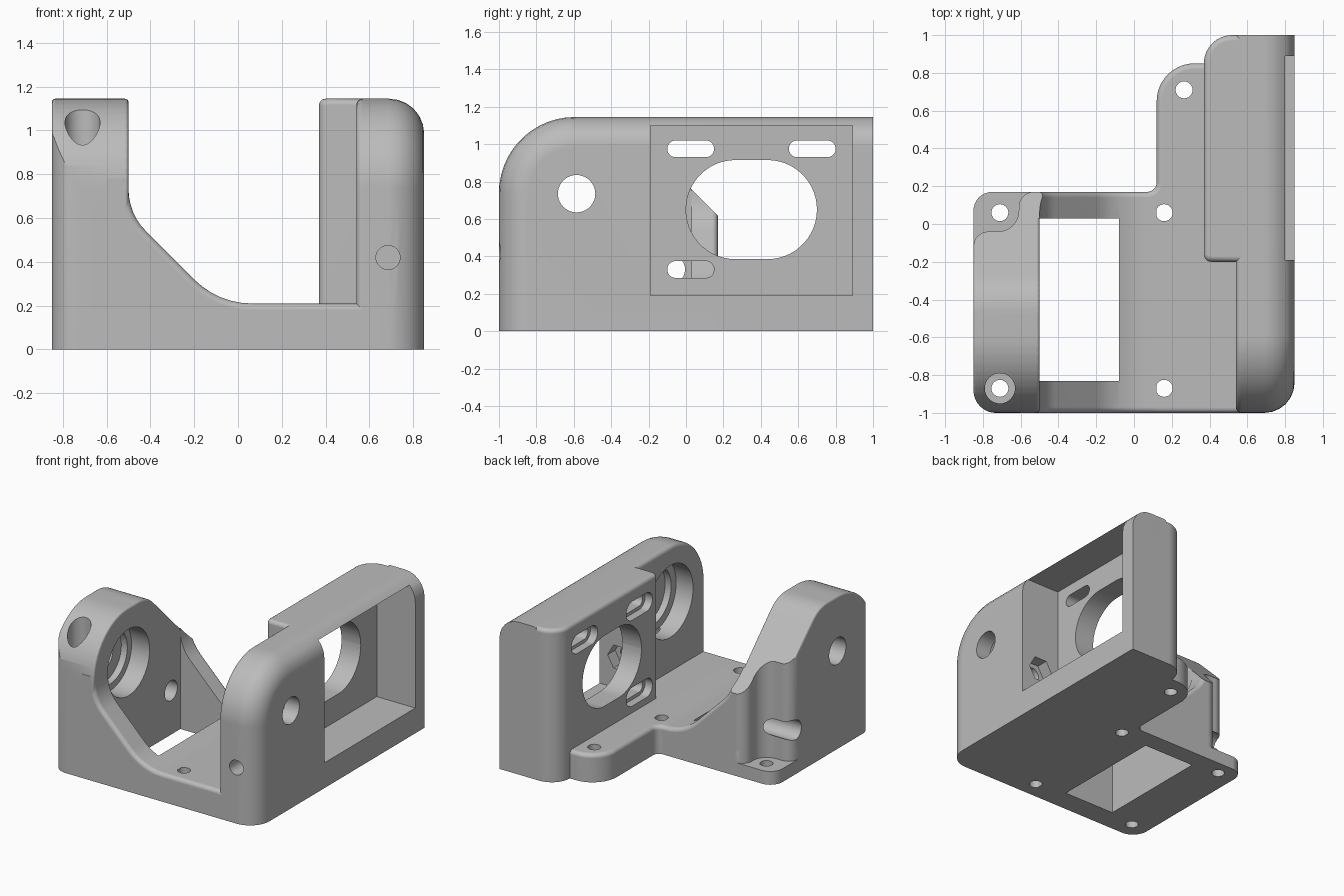
import bpy, bmesh, math
from mathutils import Vector

cube = bpy.data.objects.get("Cube")
if cube:
    bpy.data.objects.remove(cube, do_unlink=True)

grey = bpy.data.materials.new("light grey")
grey.use_nodes = True
grey.diffuse_color = (0.5, 0.5, 0.5, 1)
grey.node_tree.nodes["Principled BSDF"].inputs["Base Color"].default_value = (0.5, 0.5, 0.5, 1)

TOP, FLOOR = 1.145, 0.21
helpers = []


def rounded(corners):
    """Outline from corners (u, v[, radius])."""
    out = []
    n = len(corners)
    for i, c in enumerate(corners):
        p = Vector(c[:2])
        r = c[2] if len(c) > 2 else 0
        if r == 0:
            out.append(p)
            continue
        d1 = (Vector(corners[i - 1][:2]) - p).normalized()
        d2 = (Vector(corners[(i + 1) % n][:2]) - p).normalized()
        half = d1.angle(d2) / 2
        centre = p + (d1 + d2).normalized() * (r / math.sin(half))
        a = p + d1 * (r / math.tan(half)) - centre
        b = p + d2 * (r / math.tan(half)) - centre
        sweep = math.atan2(a.x * b.y - a.y * b.x, a.dot(b))
        steps = max(4, round(abs(sweep) * 8))
        start = math.atan2(a.y, a.x)
        for k in range(steps + 1):
            t = start + sweep * k / steps
            out.append(centre + Vector((math.cos(t), math.sin(t))) * r)
    return out


def ring(u, v, r, sides=40, turn=0.0):
    return [Vector((u + r * math.cos(turn + math.tau * k / sides),
                    v + r * math.sin(turn + math.tau * k / sides))) for k in range(sides)]


def slot(u, v, w, h):
    r = h / 2 - 0.0005
    return rounded([(u + sx * w / 2, v + sy * h / 2, r)
                    for sx, sy in ((-1, -1), (1, -1), (1, 1), (-1, 1))])


def prism(name, outline, axis, lo, hi, bevels=()):
    """Extrude an outline along an axis; bevels are (edge rule, radius)."""
    place = {"x": lambda p, w: (w, p.x, p.y),
             "y": lambda p, w: (p.x, w, p.y),
             "z": lambda p, w: (p.x, p.y, w)}[axis]
    bm = bmesh.new()
    ends = [[bm.verts.new(place(p, w)) for p in outline] for w in (lo, hi)]
    n = len(outline)
    for e in ends:
        bm.faces.new(e)
    for i in range(n):
        j = (i + 1) % n
        bm.faces.new((ends[0][i], ends[0][j], ends[1][j], ends[1][i]))
    bmesh.ops.recalc_face_normals(bm, faces=bm.faces)
    for rule, radius in bevels:
        edges = [e for e in bm.edges if rule(e.verts[0].co) and rule(e.verts[1].co)
                 and not all(v.co.z < 0.01 for v in e.verts)
                 and not (axis == "x" and all(v.co.y > 0.99 for v in e.verts))]
        bmesh.ops.bevel(bm, geom=edges, offset=radius, segments=6, profile=0.5,
                        affect="EDGES", clamp_overlap=True)
    me = bpy.data.meshes.new(name)
    bm.to_mesh(me)
    bm.free()
    ob = bpy.data.objects.new(name, me)
    bpy.context.scene.collection.objects.link(ob)
    return ob


def cutter(name, outline, axis, lo, hi):
    ob = prism(name, outline, axis, lo, hi)
    ob.hide_render = True
    helpers.append(ob)
    return ob


def box(name, x0, x1, y0, y1, z0, z1):
    return cutter(name, rounded([(x0, y0), (x1, y0), (x1, y1), (x0, y1)]), "z", z0, z1)


def finish(ob, cuts=(), keep=()):
    """Carve a part, apply the result and shade it."""
    for tool, op in [(c, "DIFFERENCE") for c in cuts] + [(k, "INTERSECT") for k in keep]:
        m = ob.modifiers.new("carve", "BOOLEAN")
        m.object, m.operation, m.solver = tool, op, "EXACT"
    bpy.context.view_layer.update()
    deps = bpy.context.evaluated_depsgraph_get()
    me = bpy.data.meshes.new_from_object(ob.evaluated_get(deps))
    ob.modifiers.clear()
    ob.data = me
    me.materials.clear()
    me.materials.append(grey)
    me.shade_smooth()
    me.set_sharp_from_angle(angle=math.radians(32))
    w = ob.modifiers.new("weighted normals", "WEIGHTED_NORMAL")
    w.keep_sharp = True


def near(axis, value):
    return lambda co: abs(co[axis] - value) < 1e-4


# Screw holes, the counterbored one and the rear screw notch
holes = [cutter("screw_hole", ring(x, y, 0.045, 24), "z", -0.1, 0.5)
         for x, y in ((-0.71, -0.87), (-0.71, 0.06), (0.16, 0.06), (0.16, -0.87), (0.265, 0.71))]
counterbore = cutter("counterbore", ring(-0.71, -0.87, 0.08), "z", 0.1, 2)
notch = cutter("notch", rounded([(-1, -0.12), (-0.85, -0.12), (-0.85, -0.04, 0.08),
                                 (-0.61, -0.04, 0.11), (-0.61, 0.17, 0.08),
                                 (-0.52, 0.17), (-0.52, 0.4), (-1, 0.4)]), "z", 0.1, 2)

# Shaft hole, bearing seats and side hole
axle = (-0.585, 0.735)
shaft = cutter("shaft", ring(*axle, 0.1), "x", -1.1, 1.1)
left_bores = [cutter("bore", ring(*axle, 0.25, 56), "x", -0.65, -0.4),
              cutter("inner_bore", ring(*axle, 0.2, 56), "x", -0.7, -0.6)]
right_bores = [cutter("bore", ring(*axle, 0.27, 56), "x", 0.4, 0.68),
               cutter("inner_bore", ring(*axle, 0.21, 56), "x", 0.6, 0.73)]
side_hole = cutter("side_hole", ring(-0.08, 0.33, 0.075), "x", -1, -0.3)

# Floor opening, motor pocket and its openings
opening = box("opening", -0.5, -0.08, -0.83, 0.03, -0.1, 1)
web_gap = box("web_gap", -0.75, -0.08, -0.83, 0.03, -0.1, 1)
pocket = box("pocket", 0.53, 1, -0.19, 0.89, 0.19, 1.1)
motor_cuts = [pocket, cutter("motor_hole", slot(0.35, 0.65, 0.7, 0.53), "x", 0.2, 0.7)]
for y, z in ((0.025, 0.975), (0.675, 0.975), (0.025, 0.33)):
    motor_cuts.append(cutter("slot", slot(y, z, 0.25, 0.09), "x", 0.2, 0.7))
    motor_cuts.append(cutter("slot_recess", slot(y, z, 0.31, 0.14), "x", 0.2, 0.43))
bolt_hole = cutter("bolt_hole", ring(0.685, 0.42, 0.055), "y", -1.1, -0.1)
nut_trap = cutter("nut_trap", ring(0.685, 0.42, 0.1, 6), "y", -0.28, -0.1)

# Base plate with rear lobe
base = prism("base_plate", rounded([(-0.85, -1, 0.12), (0.65, -1), (0.65, 0.85), (0.12, 0.85, 0.2),
                                    (0.12, 0.17, 0.05), (-0.85, 0.17, 0.1)]),
             "z", 0, FLOOR, [(near(2, FLOOR), 0.03)])
finish(base, holes + [counterbore, notch, opening, pocket])

# Left bearing wall: rounded front, sloping back
wall = prism("left_bearing_wall", rounded([(-1, 0), (-1, TOP, 0.405), (-0.358, TOP, 0.25),
                                           (0.17, 0.617), (0.17, 0)]), "x", -0.85, -0.5,
             [(lambda co: near(0, -0.85)(co) or near(0, -0.5)(co), 0.04)])
footprint = cutter("footprint", rounded([(-0.85, -1, 0.12), (-0.3, -1), (-0.3, 0.17),
                                         (-0.85, 0.17, 0.1)]), "z", -0.1, 2)
finish(wall, left_bores + [shaft, side_hole, counterbore, notch, holes[0], holes[1]], [footprint])

# Front and rear sloping webs
webs = prism("sloping_webs", rounded([(-0.6, 0), (-0.6, 0.78), (-0.5, 0.78), (-0.5, 0.62, 0.27),
                                      (-0.09, FLOOR, 0.37), (0.12, FLOOR), (0.12, 0)]),
             "y", -1, 0.17,
             [(lambda co, y=y: near(1, y)(co) and co.z > 0.1 and co.x > -0.55, 0.03)
              for y in (-1, 0.17)])
slope = cutter("slope", rounded([(-1.2, -0.1), (-1.2, 1.5), (-0.713, 1.5), (0.4, 0.387), (0.4, -0.1)]),
               "x", -0.9, 0.3)
finish(webs, [web_gap, notch], [slope])

# Right wall: large round on the outer edge
right = prism("right_wall", rounded([(-1, 0), (-1, TOP, 0.405), (1, TOP), (1, 0)]), "x", 0.54, 0.85,
              [(near(0, 0.85), 0.16), (near(0, 0.54), 0.03)])
finish(right, right_bores + [shaft, pocket, bolt_hole, nut_trap])

# Motor mounting block
block = prism("motor_block", rounded([(0.37, -0.2, 0.04), (0.69, -0.2), (0.69, 1), (0.37, 1, 0.15)]),
              "z", 0, TOP, [(near(2, TOP), 0.03)])
finish(block, motor_cuts + [bolt_hole, nut_trap])

for h in helpers:
    bpy.data.objects.remove(h, do_unlink=True)
